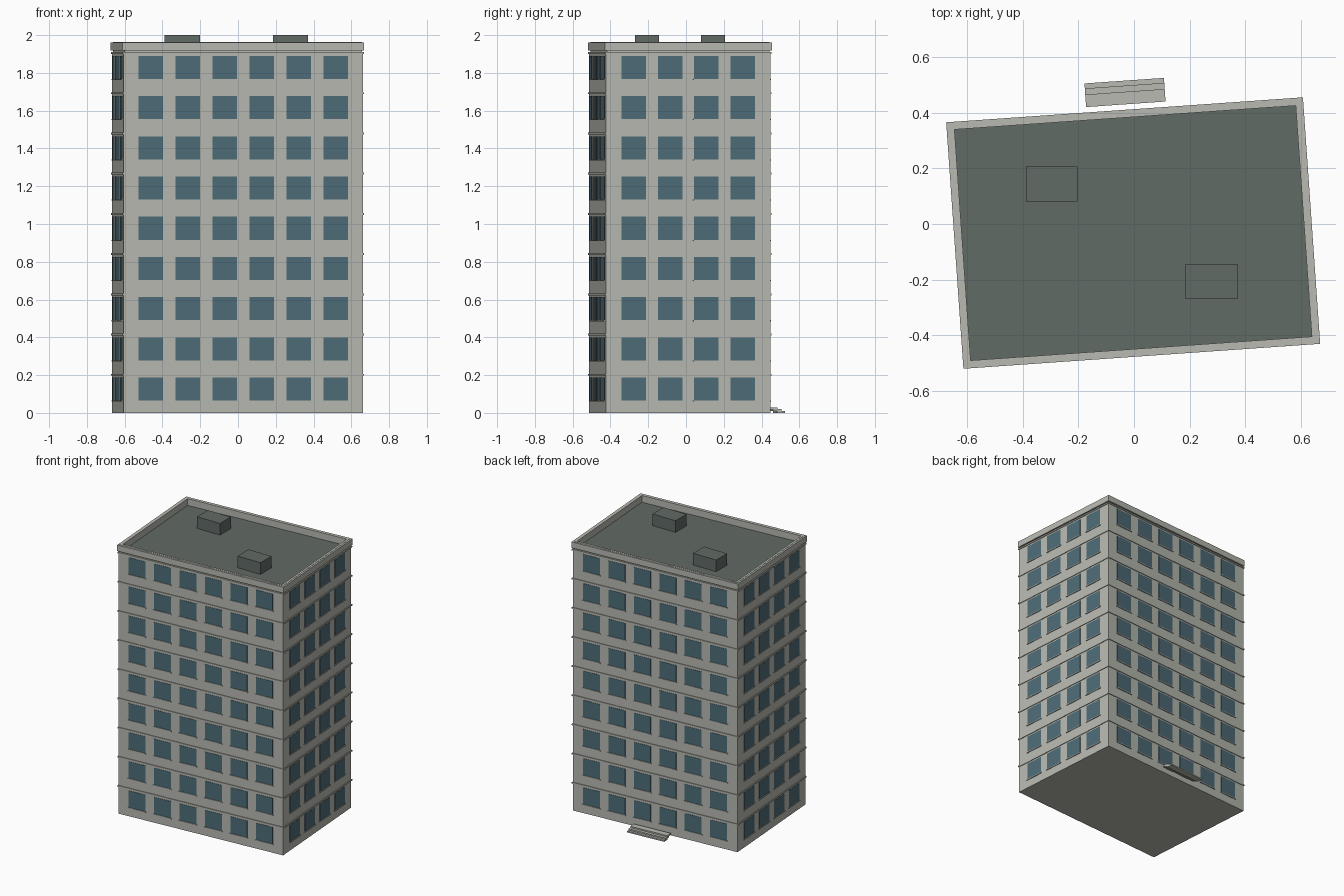
import bpy, bmesh, math
from mathutils import Matrix, Vector

cube = bpy.data.objects.get("Cube")
if cube:
    bpy.data.objects.remove(cube, do_unlink=True)


def material(name, rgb):
    m = bpy.data.materials.new(name)
    m.use_nodes = True
    m.diffuse_color = (*rgb, 1)
    m.node_tree.nodes["Principled BSDF"].inputs["Base Color"].default_value = (*rgb, 1)
    return m


CONCRETE = material("pale_concrete", (0.48, 0.49, 0.44))
GLASS = material("blue_glass", (0.075, 0.15, 0.19))
ROOFING = material("dark_roofing", (0.12, 0.145, 0.133))

# The block stands slightly turned on its plot
TURN = Matrix.Translation((-0.003, -0.0325, 0)) @ Matrix.Rotation(math.radians(4), 4, 'Z')
WIDTH, DEPTH = 1.272, 0.875
FLOORS, STOREY = 9, 0.2129
TOP, ROOF_Z = 1.964, 1.915


def add_box(bm, lo, hi, frame):
    lo, hi = Vector(lo), Vector(hi)
    size = Matrix.Diagonal((*(hi - lo), 1))
    bmesh.ops.create_cube(bm, size=1, matrix=frame @ Matrix.Translation((lo + hi) / 2) @ size)


def build(name, mat, boxes):
    """One object from (low corner, high corner, frame) boxes."""
    bm = bmesh.new()
    for b in boxes:
        add_box(bm, *b)
    mesh = bpy.data.meshes.new(name)
    bm.to_mesh(mesh)
    bm.free()
    mesh.materials.append(mat)
    obj = bpy.data.objects.new(name, mesh)
    bpy.context.collection.objects.link(obj)
    return obj


def slab(grow, z0, z1):
    x, y = WIDTH / 2 + grow, DEPTH / 2 + grow
    return ((-x, -y, z0), (x, y, z1), TURN)


def ring(outer, inner, z0, z1):
    x, y = WIDTH / 2 + outer, DEPTH / 2 + outer
    u, v = WIDTH / 2 + inner, DEPTH / 2 + inner
    return [((-x, -y, z0), (x, -v, z1), TURN), ((-x, v, z0), (x, y, z1), TURN),
            ((-x, -v, z0), (-u, v, z1), TURN), ((u, -v, z0), (x, v, z1), TURN)]


# Main body, floor bands, parapet and roof
build("tower_body", CONCRETE, [slab(0, 0, ROOF_Z - 0.005)])
bands = []
for i in range(1, FLOORS + 1):
    z = i * STOREY - 0.011
    bands += ring(0.005, -0.01, z - 0.005, z + 0.005)
build("floor_bands", CONCRETE, bands)
build("cornice", CONCRETE, ring(0.006, -0.006, TOP - 0.046, TOP - 0.002))
build("parapet", CONCRETE, ring(-0.006, -0.022, ROOF_Z - 0.005, TOP))
build("roof_deck", ROOFING, [slab(-0.022, ROOF_Z - 0.006, ROOF_Z)])

# Windows and sills on all four faces
panes, sills = [], []
for side in range(4):
    columns, pitch, out = (6, 0.1965, DEPTH / 2) if side % 2 == 0 else (4, 0.1925, WIDTH / 2)
    frame = TURN @ Matrix.Rotation(side * math.pi / 2, 4, 'Z')
    for col in range(columns):
        x = (col - (columns - 1) / 2) * pitch
        for floor in range(FLOORS):
            z = floor * STOREY + 0.065
            panes.append(((x - 0.065, -out - 0.002, z), (x + 0.065, -out + 0.002, z + 0.122), frame))
            sills.append(((x - 0.07, -out - 0.006, z - 0.006), (x + 0.07, -out + 0.002, z), frame))
build("windows", GLASS, panes)
build("window_sills", CONCRETE, sills)

# Entrance steps at the back
steps = [((-0.137, y0, z), (0.149, y1, z + 0.01), TURN)
         for y0, y1, z in ((0.463, 0.508, 0.019), (0.485, 0.53, 0.0095), (0.505, 0.548, 0))]
build("entrance_steps", CONCRETE, steps)

# Rooftop plant housings, square to the plot
for name, x, y in (("rooftop_unit_back", -0.295, 0.143), ("rooftop_unit_front", 0.278, -0.207)):
    build(name, ROOFING, [((x - 0.093, y - 0.063, ROOF_Z - 0.003), (x + 0.093, y + 0.063, 2), Matrix())])
